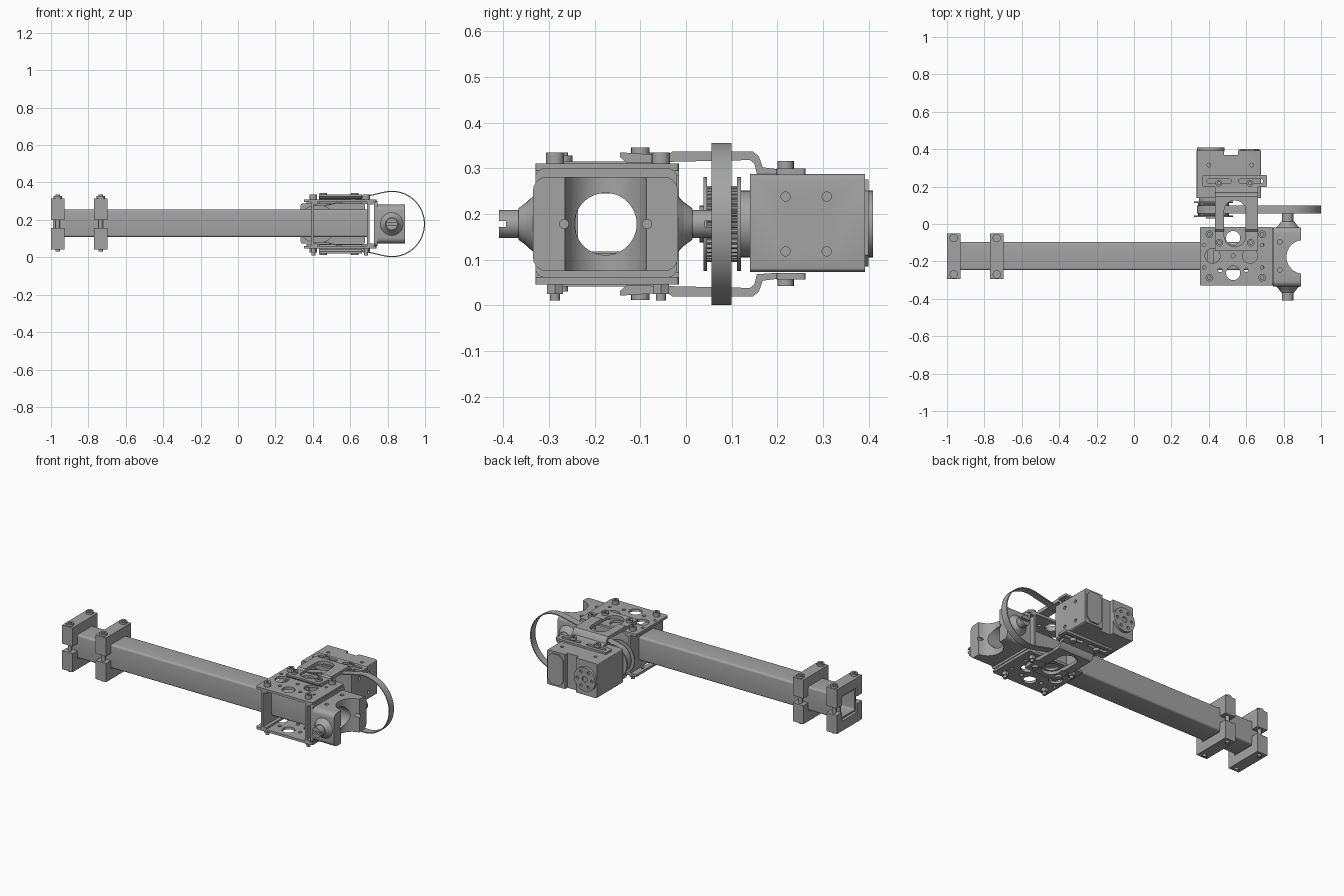
import bpy, bmesh, math
from mathutils import Vector

cube = bpy.data.objects.get("Cube")
if cube:
    bpy.data.objects.remove(cube)

MID = 0.178  # height of the symmetry plane
parts = []

gray = bpy.data.materials.new("metal gray")
gray.use_nodes = True
COLOR = (0.37, 0.37, 0.37, 1)
gray.diffuse_color = COLOR
gray.node_tree.nodes["Principled BSDF"].inputs["Base Color"].default_value = COLOR


def prism(name, pts, axis, lo, hi, scale=1.0):
    """Extrude a 2D profile along an axis; scale tapers the far end."""
    cu = sum(p[0] for p in pts) / len(pts)
    cv = sum(p[1] for p in pts) / len(pts)

    def place(u, v, w):
        return {"x": (w, u, v), "y": (u, w, v), "z": (u, v, w)}[axis]
    bm = bmesh.new()
    a = [bm.verts.new(place(u, v, lo)) for u, v in pts]
    b = [bm.verts.new(place(cu + (u - cu) * scale, cv + (v - cv) * scale, hi)) for u, v in pts]
    bm.faces.new(a)
    bm.faces.new(b)
    n = len(pts)
    for i in range(n):
        bm.faces.new((a[i], a[(i + 1) % n], b[(i + 1) % n], b[i]))
    bmesh.ops.recalc_face_normals(bm, faces=bm.faces)
    me = bpy.data.meshes.new(name)
    bm.to_mesh(me)
    bm.free()
    ob = bpy.data.objects.new(name, me)
    bpy.context.collection.objects.link(ob)
    me.materials.append(gray)
    parts.append(ob)
    return ob


def arc(u, v, r, a0, a1, n):
    return [(u + r * math.cos(math.radians(a0 + (a1 - a0) * i / n)),
             v + r * math.sin(math.radians(a0 + (a1 - a0) * i / n))) for i in range(n + 1)]


def circle(u, v, r, n=32):
    return arc(u, v, r, 0, 360, n)[:-1]


def rect(u0, u1, v0, v1, r=0.0, n=5):
    if r == 0:
        return [(u0, v0), (u1, v0), (u1, v1), (u0, v1)]
    return (arc(u1 - r, v1 - r, r, 0, 90, n) + arc(u0 + r, v1 - r, r, 90, 180, n)
            + arc(u0 + r, v0 + r, r, 180, 270, n) + arc(u1 - r, v0 + r, r, 270, 360, n))


def cut(ob, cutters):
    """Subtract cutters, bake the result and remove them."""
    for c in cutters:
        m = ob.modifiers.new("cut", "BOOLEAN")
        m.operation, m.solver, m.object = "DIFFERENCE", "EXACT", c
    dg = bpy.context.evaluated_depsgraph_get()
    me = bpy.data.meshes.new_from_object(ob.evaluated_get(dg))
    ob.modifiers.clear()
    ob.data = me
    for c in cutters:
        parts.remove(c)
        bpy.data.objects.remove(c)
    return ob


def holes(spots, axis, lo, hi, n=24):
    return [prism("cutter", circle(u, v, r, n), axis, lo, hi) for u, v, r in spots]


def mirror_down(ob, name):
    """Copy a part to the underside."""
    me = ob.data.copy()
    for v in me.vertices:
        v.co.z = 2 * MID - v.co.z
    me.flip_normals()
    copy = bpy.data.objects.new(name, me)
    bpy.context.collection.objects.link(copy)
    parts.append(copy)


def bolt(name, x, y, z0, z1, r=0.02):
    cut(prism(name, circle(x, y, r, 20), "z", z0, z1),
        [prism("cutter", circle(x, y, r * 0.5, 6), "z", z1 - 0.01, z1 + 0.01)])


# Long hollow square tube
cut(prism("square_tube", rect(-0.247, -0.097, 0.108, 0.255, 0.012), "x", -0.99, 0.69),
    [prism("cutter", rect(-0.237, -0.107, 0.118, 0.245, 0.008), "x", -1.1, 0.8)])

# Two split clamps around the tube
for label, x0 in (("end", -1.0), ("inner", -0.77)):
    x1, xc = x0 + 0.072, x0 + 0.036
    jaw = cut(prism(label + "_clamp_upper_jaw", rect(-0.295, -0.05, 0.2, 0.315), "x", x0, x1),
              [prism("cutter", rect(-0.246, -0.098, 0.05, 0.255), "x", x0 - 0.1, x1 + 0.1)])
    mirror_down(jaw, label + "_clamp_lower_jaw")
    for y in (-0.27, -0.075):
        prism(label + "_clamp_bolt", circle(xc, y, 0.012, 16), "z", 0.03, 0.335)
        bolt(label + "_clamp_bolt_head", xc, y, 0.31, 0.328, 0.022)
        prism(label + "_clamp_nut", circle(xc, y, 0.022, 6), "z", 0.043, 0.062)

# Top and bottom gearbox plates with lightening holes
spots = [(0.42, -0.17, 0.04), (0.62, -0.17, 0.04), (0.53, -0.075, 0.038), (0.53, -0.262, 0.038),
         (0.53, -0.17, 0.011)]
for sx in (-1, 1):
    for sy in (-1, 1):
        spots += [(0.53 + sx * 0.155, -0.172 + sy * 0.06, 0.009),
                  (0.53 + sx * 0.07, -0.172 + sy * 0.075, 0.011)]
plate = cut(prism("top_plate", rect(0.352, 0.74, -0.33, -0.015, 0.01, 3), "z", 0.295, 0.31),
            holes(spots, "z", 0.2, 0.4))
mirror_down(plate, "bottom_plate")

# Upright channel webs that carry the tube, with short lips
for label, x0, lip in (("rear", 0.39, 0.352), ("front", 0.69, 0.655)):
    cut(prism(label + "_web", rect(-0.33, -0.015, 0.061, 0.295), "x", x0, x0 + 0.014),
        [prism("cutter", rect(-0.241, -0.103, 0.114, 0.249, 0.01), "x", 0.3, 0.8)])
    inner = prism(label + "_web_upper_lip", rect(x0, x0 + 0.035, 0.283, 0.295), "y", -0.33, -0.015)
    mirror_down(inner, label + "_web_lower_lip")

# Backing plate behind the saddle
cut(prism("saddle_backing", rect(-0.33, -0.02, 0.061, 0.3, 0.02), "x", 0.727, 0.745),
    holes([(-0.176, MID, 0.068)], "x", 0.7, 0.8, 48))

# Saddle with round scoop, centre bore and small screw holes
saddle = prism("saddle", rect(-0.335, -0.018, 0.075, 0.281, 0.03), "x", 0.743, 0.893)
cut(saddle, [prism("cutter", circle(0.905, -0.176, 0.09, 48), "z", 0, 0.4)]
    + holes([(-0.176, MID, 0.068)], "x", 0.7, 0.95, 48)
    + holes([(-0.267, MID, 0.01), (-0.085, MID, 0.01)], "x", 0.85, 0.95)
    + holes([(0.78, -0.095, 0.012), (0.78, -0.245, 0.012)], "z", 0.24, 0.4))

# Flared trunnions on both saddle ends
for label, y0, s in (("front", -0.335, -1), ("back", -0.018, 1)):
    prism(label + "_trunnion_flare", circle(0.822, MID, 0.066), "y", y0 - s * 0.005, y0 + s * 0.014, 0.72)
    prism(label + "_trunnion_neck", circle(0.822, MID, 0.0475), "y", y0 + s * 0.014, y0 + s * 0.032, 0.72)
    tip = y0 + s * 0.074
    cut(prism(label + "_trunnion_shaft", circle(0.822, MID, 0.031), "y", y0, tip),
        [prism("cutter", rect(0.78, 0.86, MID - 0.007, MID + 0.007), "y", tip - s * 0.015, tip + s * 0.02)])

# Stepped motor straps above and below
top = [(-0.145, 0.325), (-0.13, 0.312), (0.14, 0.318), (0.15, 0.31), (0.155, 0.288), (0.2, 0.285)]
outer = [(0.2, 0.298), (0.168, 0.302), (0.16, 0.325), (0.147, 0.337), (-0.03, 0.337), (-0.04, 0.328), (-0.145, 0.335)]
strap = cut(prism("upper_motor_strap", top + outer, "x", 0.432, 0.662),
            [prism("cutter", rect(0.482, 0.597, -0.12, 0.125, 0.055, 8), "z", 0.2, 0.5)])
mirror_down(strap, "lower_motor_strap")
bar = cut(prism("upper_slotted_bar", rect(0.367, 0.712, 0.198, 0.262, 0.008, 3), "z", 0.285, 0.299),
          [prism("cutter", rect(a, a + 0.13, 0.218, 0.24, 0.01), "z", 0.2, 0.4) for a in (0.39, 0.56)])
mirror_down(bar, "lower_slotted_bar")

# Bolts and nuts of the gearbox
for x in (0.403, 0.685):
    for y in (-0.287, -0.055):
        bolt("plate_bolt", x, y, 0.31, 0.335)
        prism("plate_nut", circle(x, y, 0.02, 6), "z", 0.025, 0.046)
        prism("plate_bolt_tip", circle(x, y, 0.011, 16), "z", 0.01, 0.026)
for x in (0.457, 0.624):
    bolt("strap_bolt", x, -0.1, 0.325, 0.345)
    bolt("bar_bolt", x - 0.004, 0.218, 0.298, 0.316, 0.018)
    prism("strap_bolt_low", circle(x, -0.1, 0.02, 20), "z", 0.012, 0.033)
    prism("bar_bolt_low", circle(x - 0.004, 0.218, 0.018, 20), "z", 0.042, 0.06)

# Motor body with rear notch
body = prism("motor_body", rect(0.335, 0.68, 0.073, 0.287, 0.01, 3), "y", 0.14, 0.392)
cut(body, [prism("cutter", rect(0.48, 0.555, 0.368, 0.45), "z", 0, 0.4)]
    + holes([(y, z, 0.01) for y in (0.218, 0.308) for z in (0.118, 0.238)], "x", 0.66, 0.72)
    + holes([(0.63, 0.315, 0.01), (0.4, 0.315, 0.01)], "z", 0.265, 0.35))
prism("motor_rear_cover", rect(0.565, 0.67, 0.085, 0.275, 0.025, 1), "y", 0.39, 0.4)

# Round horns on both motor ends
ring = [(0.41 + 0.05 * math.cos(i * math.pi / 3), MID + 0.05 * math.sin(i * math.pi / 3), 0.009) for i in range(6)]
cut(prism("rear_horn", circle(0.41, MID, 0.073, 40), "y", 0.388, 0.409),
    holes(ring + [(0.41, MID, 0.018)], "y", 0.398, 0.45))
prism("front_horn", circle(0.42, MID, 0.073, 40), "y", 0.115, 0.142)

# Toothed pulley between two flanges
teeth = []
for i in range(40):
    for k, r in enumerate((0.077, 0.077, 0.083, 0.083)):
        a = 2 * math.pi * (i + k / 4) / 40
        teeth.append((0.425 + r * math.cos(a), MID + r * math.sin(a)))
prism("pulley_teeth", teeth, "y", 0.045, 0.118)
for y in (0.038, 0.112):
    prism("pulley_flange", circle(0.425, MID, 0.103, 48), "y", y, y + 0.008)
prism("pulley_hub", circle(0.425, MID, 0.04), "y", 0.03, 0.04)


# Slack belt looping around the pulley
def loop(t):
    big, small, d = 0.1775 - t, 0.09 - t, 0.397
    a = math.degrees(math.acos((small - big) / d))
    return arc(0.8225, MID, big, -a, a, 56) + arc(0.4255, MID, small, a, 360 - a, 32)


cut(prism("drive_belt", loop(0), "y", 0.056, 0.1),
    [prism("cutter", loop(0.006), "y", 0, 0.2)])

# Smooth rounded surfaces while keeping edges sharp
bpy.ops.object.select_all(action="DESELECT")
for ob in parts:
    ob.select_set(True)
bpy.context.view_layer.objects.active = parts[0]
bpy.ops.object.shade_smooth_by_angle(angle=math.radians(30))
